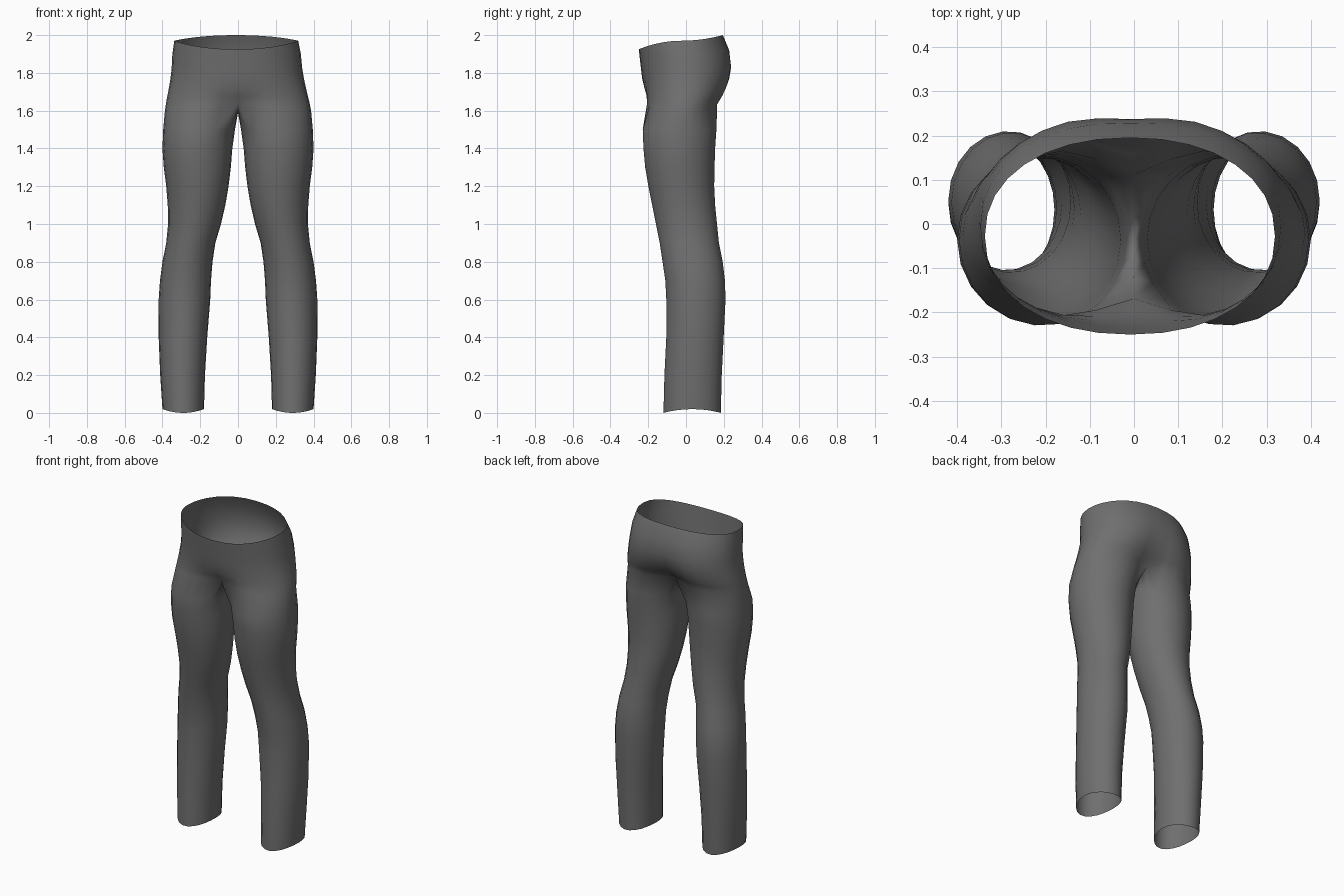
import bpy, bmesh
from math import sin, cos, radians, exp, copysign

cube = bpy.data.objects.get("Cube")
if cube:
    bpy.data.objects.remove(cube)

OUTER, INNER = 16, 6          # segments on the outer side and along the crotch

# Leg rings: height, inner x, outer x, front y, back y
LEG = [
    (0.01, 0.18, 0.40, -0.12, 0.185),
    (0.20, 0.175, 0.412, -0.115, 0.19),
    (0.40, 0.163, 0.42, -0.105, 0.2),
    (0.60, 0.147, 0.42, -0.105, 0.21),
    (0.70, 0.143, 0.413, -0.11, 0.207),
    (0.80, 0.135, 0.4, -0.125, 0.195),
    (0.90, 0.12, 0.38, -0.14, 0.175),
    (1.00, 0.09, 0.37, -0.16, 0.165),
    (1.10, 0.067, 0.372, -0.18, 0.155),
    (1.20, 0.05, 0.38, -0.2, 0.15),
    (1.30, 0.038, 0.393, -0.217, 0.152),
    (1.40, 0.03, 0.4, -0.226, 0.155),
    (1.50, 0.016, 0.396, -0.23, 0.162),
]
# Hip rows: side height, front height, back height, half width,
#           front y, back y, front notch, back notch
HIP = [
    (1.60, 1.64, 1.64, 0.387, -0.225, 0.185, 0.25, 0.4),
    (1.65, 1.68, 1.68, 0.378, -0.223, 0.21, 0.1, 0.25),
    (1.70, 1.72, 1.72, 0.367, -0.227, 0.23, 0.03, 0.16),
    (1.76, 1.77, 1.77, 0.355, -0.232, 0.246, 0.0, 0.1),
    (1.82, 1.82, 1.83, 0.346, -0.238, 0.25, 0.0, 0.05),
    (1.90, 1.88, 1.92, 0.34, -0.245, 0.233, 0.0, 0.02),
    (1.97, 1.925, 2.0, 0.328, -0.25, 0.195, 0.0, 0.0),
]


def leg_ring(z, x_in, x_out, y_front, y_back):
    cx, rx = (x_in + x_out) / 2, (x_out - x_in) / 2
    cy, ry = (y_front + y_back) / 2, (y_back - y_front) / 2
    angles = [-135 + 270 * i / OUTER for i in range(OUTER + 1)]
    angles += [135 + 90 * i / INNER for i in range(1, INNER)]
    pts = []
    for a in map(radians, angles):
        hem = 0.01 * cos(2 * a) if z < 0.1 else 0
        pts.append((cx + rx * cos(a), cy + ry * sin(a), z + hem))
    return pts


def hip_row(z_side, z_front, z_back, w, y_front, y_back, notch_f, notch_b):
    cy, ry = (y_front + y_back) / 2, (y_back - y_front) / 2
    pts = []
    for i in range(OUTER + 1):
        t = radians(-90 + 180 * i / OUTER)
        x = w * max(cos(t), 0) ** 0.92
        s = copysign(abs(sin(t)) ** 0.92, t)
        notch = (notch_f if t < 0 else notch_b) * exp(-(x / 0.1) ** 2)
        end = z_front if t < 0 else z_back
        z = z_side + (end - z_side) * s * s
        pts.append((x, (cy + ry * s) * (1 - notch), z))
    return pts


def seam(front, back):
    # Curved crotch line on the centre plane, running back to front
    pts = []
    for i in range(1, INNER):
        f = i / INNER
        y = back[1] + (front[1] - back[1]) * f
        z = back[2] + (front[2] - back[2]) * f - 0.05 * sin(radians(180 * f))
        pts.append((0, y, z))
    return pts


def bridge(bm, low, high, closed, side):
    n = len(low) if closed else len(low) - 1
    for i in range(n):
        j = (i + 1) % len(low)
        quad = [low[i], low[j], high[j], high[i]]
        bm.faces.new(quad if side > 0 else quad[::-1])


bm = bmesh.new()
for side in (1, -1):
    def add(points):
        return [bm.verts.new((side * x, y, z)) for x, y, z in points]

    # Leg tube up to the crotch
    hips = [hip_row(*r) for r in HIP]
    rings = [leg_ring(*r) for r in LEG]
    rings.append(hips[0] + seam(hips[0][0], hips[0][-1]))
    rings = [add(r) for r in rings]
    for low, high in zip(rings, rings[1:]):
        bridge(bm, low, high, True, side)
    # Half of the hips, open at the waist
    rows = [rings[-1][:OUTER + 1]] + [add(r) for r in hips[1:]]
    for low, high in zip(rows, rows[1:]):
        bridge(bm, low, high, False, side)

bmesh.ops.remove_doubles(bm, verts=bm.verts, dist=0.0005)
# Slight lean of the waist toward the model's right
for v in bm.verts:
    v.co.x -= 0.025 * max(0, v.co.z - 1.6)

mesh = bpy.data.meshes.new("trousers")
bm.to_mesh(mesh)
bm.free()
mesh.shade_smooth()
trousers = bpy.data.objects.new("trousers", mesh)
bpy.context.collection.objects.link(trousers)

grey = bpy.data.materials.new("dark grey cloth")
grey.use_nodes = True
grey.diffuse_color = (0.16, 0.16, 0.16, 1)
grey.node_tree.nodes["Principled BSDF"].inputs["Base Color"].default_value = (0.16, 0.16, 0.16, 1)
mesh.materials.append(grey)
